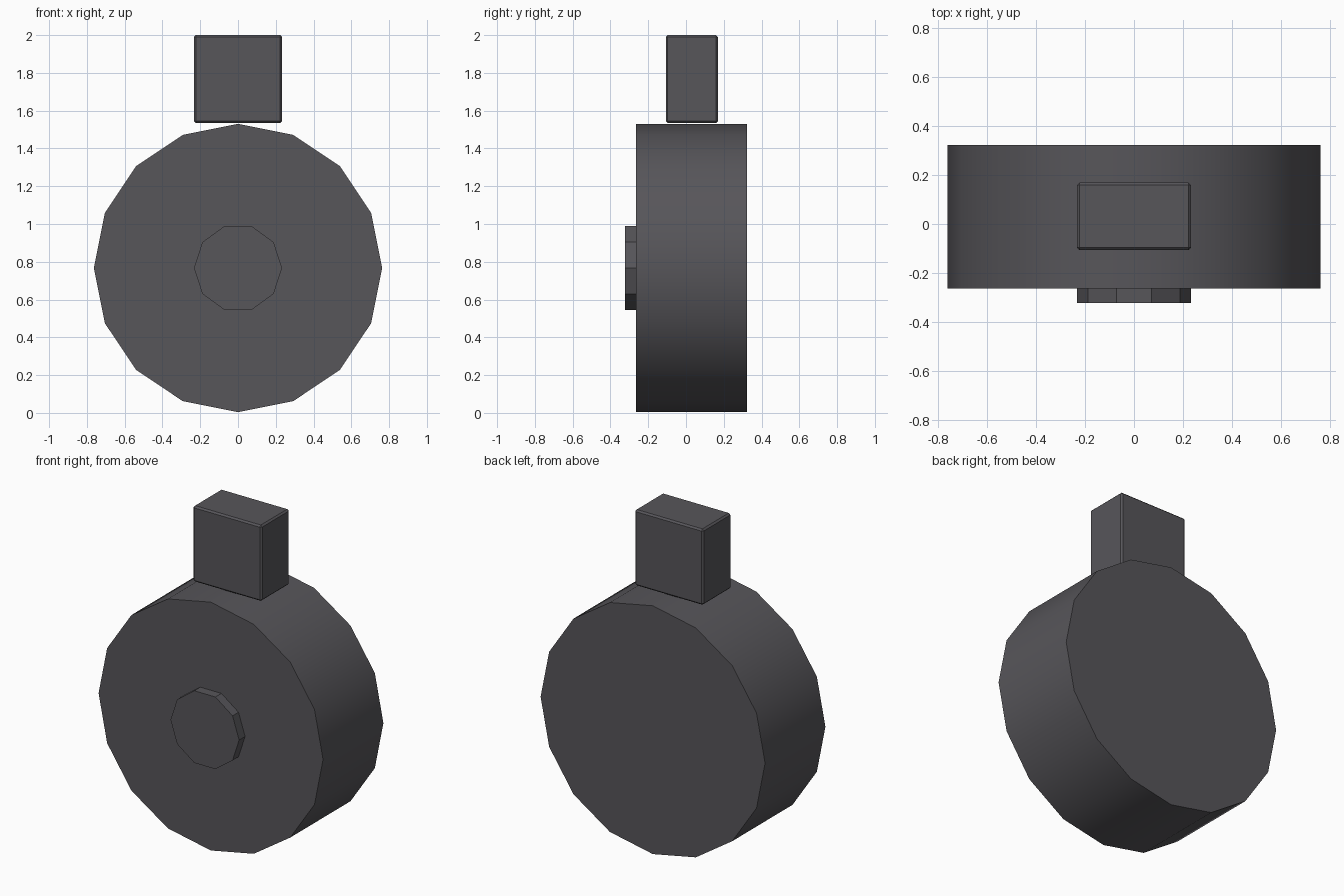
import bpy, bmesh
from math import cos, sin, tau, radians
from mathutils import Vector

cube = bpy.data.objects.get("Cube")
if cube:
    bpy.data.objects.remove(cube, do_unlink=True)

# Single dark grey finish
grey = bpy.data.materials.new("dark grey")
grey.use_nodes = True
colour = (0.095, 0.092, 0.102, 1)
grey.diffuse_color = colour
grey.node_tree.nodes["Principled BSDF"].inputs["Base Color"].default_value = colour


def finish(name, bm, smooth=False):
    bmesh.ops.recalc_face_normals(bm, faces=bm.faces)
    mesh = bpy.data.meshes.new(name)
    bm.to_mesh(mesh)
    bm.free()
    mesh.materials.append(grey)
    obj = bpy.data.objects.new(name, mesh)
    bpy.context.collection.objects.link(obj)
    if smooth:
        bpy.ops.object.select_all(action="DESELECT")
        obj.select_set(True)
        bpy.context.view_layer.objects.active = obj
        bpy.ops.object.shade_smooth_by_angle(angle=radians(30))
    return obj


def disc(name, sides, radius, z, front, back, smooth=False):
    """Prism along y with a corner on the +x axis."""
    bm = bmesh.new()
    ring = [bm.verts.new((radius * cos(tau * i / sides), front,
                          z + radius * sin(tau * i / sides))) for i in range(sides)]
    cap = bm.faces.new(ring)
    out = bmesh.ops.extrude_face_region(bm, geom=[cap], use_keep_orig=True)
    moved = [v for v in out["geom"] if isinstance(v, bmesh.types.BMVert)]
    bmesh.ops.translate(bm, verts=moved, vec=(0, back - front, 0))
    return finish(name, bm, smooth)


# Round drum body and the small raised hub on its front
disc("drum_body", 16, 0.763, 0.767, -0.264, 0.322, smooth=True)
disc("front_hub", 10, 0.233, 0.767, -0.322, -0.264)

# Upright block on top with narrow chamfered edges
bm = bmesh.new()
bmesh.ops.create_cube(bm, size=1)
bmesh.ops.scale(bm, verts=bm.verts, vec=(0.466, 0.276, 0.466))
bmesh.ops.translate(bm, verts=bm.verts, vec=Vector((0, 0.031, 1.767)))
bmesh.ops.bevel(bm, geom=bm.edges[:], offset=0.01, segments=1, affect="EDGES")
finish("top_block", bm)
